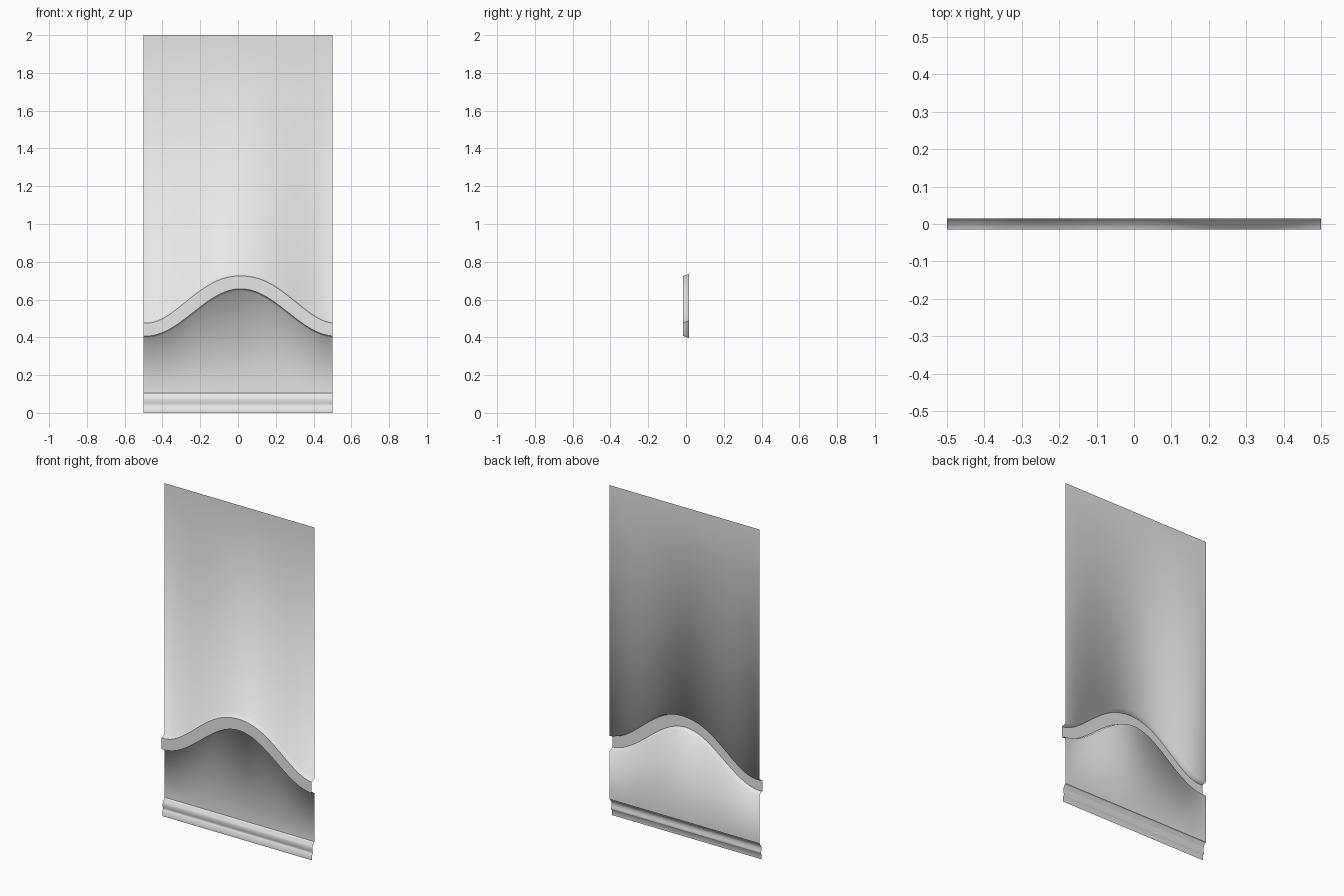
import bpy
import math

cube = bpy.data.objects.get("Cube")
if cube:
    bpy.data.objects.remove(cube, do_unlink=True)

WIDTH, HEIGHT = 1.0, 2.0
BACK, FRONT = 0.015, -0.015      # sheet plane and rail face
BASE_TOP = 0.104
COLUMNS = 64

grey = bpy.data.materials.new("light grey plaster")
grey.use_nodes = True
colour = (0.8, 0.8, 0.8, 1.0)
grey.diffuse_color = colour
grey.node_tree.nodes["Principled BSDF"].inputs["Base Color"].default_value = colour


def wave(offset):
    """Height function of the wavy rail, moved square to its own curve."""
    def height(x):
        angle = 2 * math.pi * (x - 0.014)
        slope = -0.25 * math.pi * math.sin(angle)
        return 0.527 + 0.125 * math.cos(angle) + offset * math.hypot(1, slope)
    return height


def level(z):
    return lambda x: z


def strip(name, rows):
    """Single skin through rows of (y, height function), bottom to top."""
    xs = [WIDTH * (i / COLUMNS - 0.5) for i in range(COLUMNS + 1)]
    verts = [(x, y, height(x)) for y, height in rows for x in xs]
    n = COLUMNS + 1
    faces = [(j * n + i, j * n + i + 1, (j + 1) * n + i + 1, (j + 1) * n + i)
             for j in range(len(rows) - 1) for i in range(COLUMNS)]
    mesh = bpy.data.meshes.new(name)
    mesh.from_pydata(verts, [], faces)
    mesh.materials.append(grey)
    for face in mesh.polygons:
        face.use_smooth = True
    obj = bpy.data.objects.new(name, mesh)
    bpy.context.collection.objects.link(obj)
    return obj


# Skirting moulding along the floor
skirting = [(-0.008, 0), (-0.008, 0.03), (-0.002, 0.037), (0.0, 0.043),
            (-0.004, 0.053), (-0.005, 0.07), (-0.002, 0.085),
            (0.006, 0.092), (0.006, 0.1), (BACK, BASE_TOP)]
strip("skirting_board", [(y, level(z)) for y, z in skirting])

# Lower sheet, turning forward under the rail
strip("lower_panel", [(BACK, level(BASE_TOP)), (BACK, wave(-0.005)),
                      (FRONT, wave(0.005))])

# Flat front of the wavy rail
strip("rail_face", [(FRONT, wave(0.005)), (FRONT, wave(0.073))])

# Upper sheet, starting with the ledge on top of the rail
strip("upper_panel", [(FRONT, wave(0.073)), (BACK, wave(0.083)),
                      (BACK, level(HEIGHT))])
